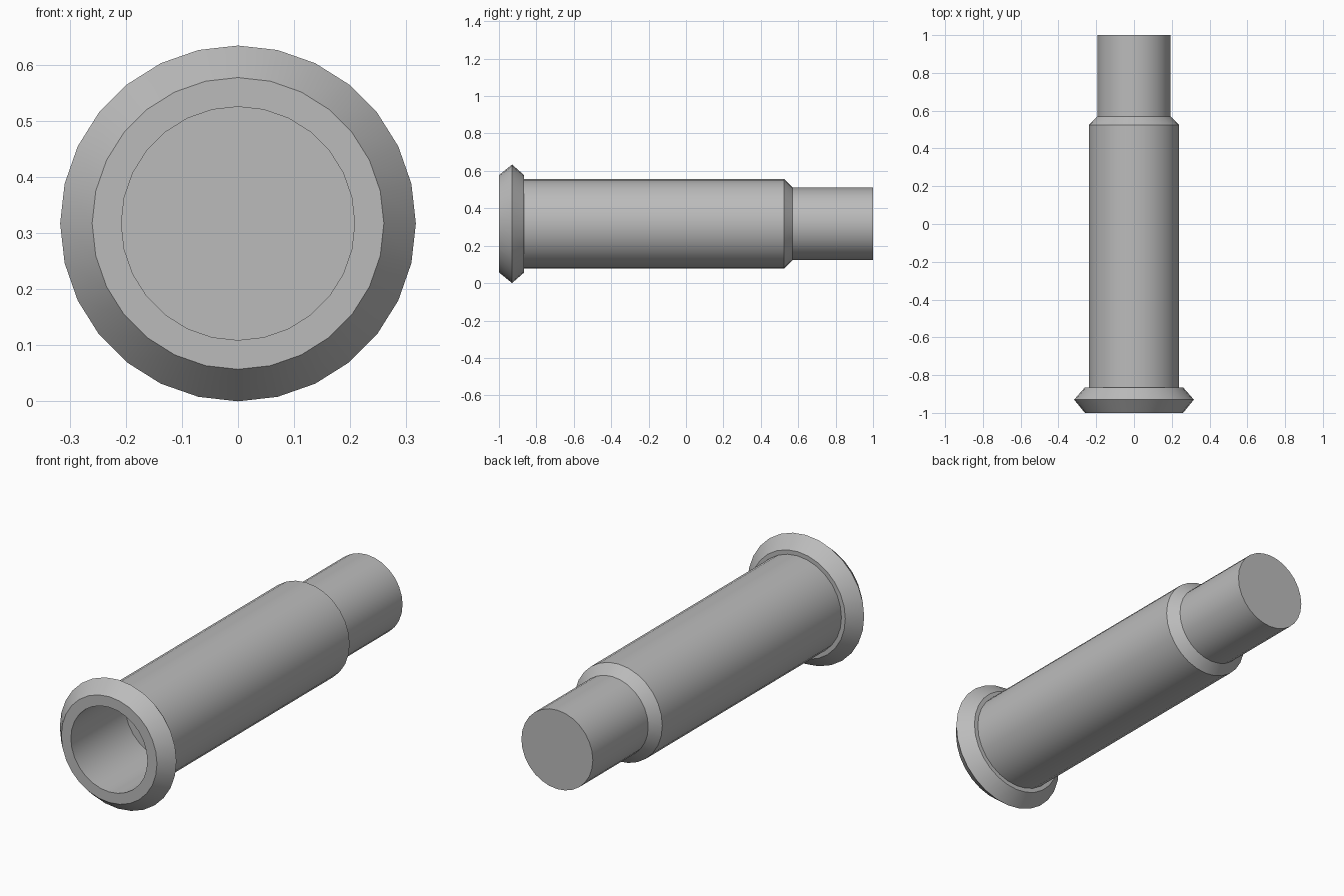
import bpy, bmesh, math
from mathutils import Matrix, Vector

cube = bpy.data.objects.get("Cube")
if cube:
    bpy.data.objects.remove(cube, do_unlink=True)

SEGMENTS = 28
AXIS_HEIGHT = 0.317

# Plain grey metal
metal = bpy.data.materials.new("grey_metal")
metal.use_nodes = True
GREY = (0.5, 0.5, 0.5, 1)
metal.diffuse_color = GREY
metal.node_tree.nodes["Principled BSDF"].inputs["Base Color"].default_value = GREY

# Half section as (radius, y): blind bore, flared collar, body, chamfer, shaft
profile = [
    (0, -0.58), (0.208, -0.58), (0.208, -1),
    (0.26, -1), (0.317, -0.93), (0.26, -0.865),
    (0.239, -0.865), (0.239, 0.525), (0.194, 0.57),
    (0.194, 1), (0, 1),
]

# Turn the section around the y axis
bm = bmesh.new()
verts = [bm.verts.new((0, y, r)) for r, y in profile]
edges = [bm.edges.new(pair) for pair in zip(verts, verts[1:])]
bmesh.ops.spin(bm, geom=verts + edges, cent=(0, 0, 0), axis=(0, 1, 0),
               angle=math.tau, steps=SEGMENTS, use_merge=False)
bmesh.ops.remove_doubles(bm, verts=bm.verts[:], dist=0.0005)

# Merge the flat bore floor and shaft end into single discs
hubs = [v for v in bm.verts if math.hypot(v.co.x, v.co.z) < 0.001]
bmesh.ops.dissolve_verts(bm, verts=hubs)
bmesh.ops.recalc_face_normals(bm, faces=bm.faces[:])
bmesh.ops.transform(bm, matrix=Matrix.Translation(Vector((0, 0, AXIS_HEIGHT))),
                    verts=bm.verts[:])

mesh = bpy.data.meshes.new("stepped_sleeve")
bm.to_mesh(mesh)
bm.free()
mesh.materials.append(metal)
sleeve = bpy.data.objects.new("stepped_sleeve", mesh)
bpy.context.collection.objects.link(sleeve)

# Smooth round walls, crisp rims
bpy.ops.object.select_all(action="DESELECT")
sleeve.select_set(True)
bpy.context.view_layer.objects.active = sleeve
bpy.ops.object.shade_smooth_by_angle(angle=math.radians(30))
